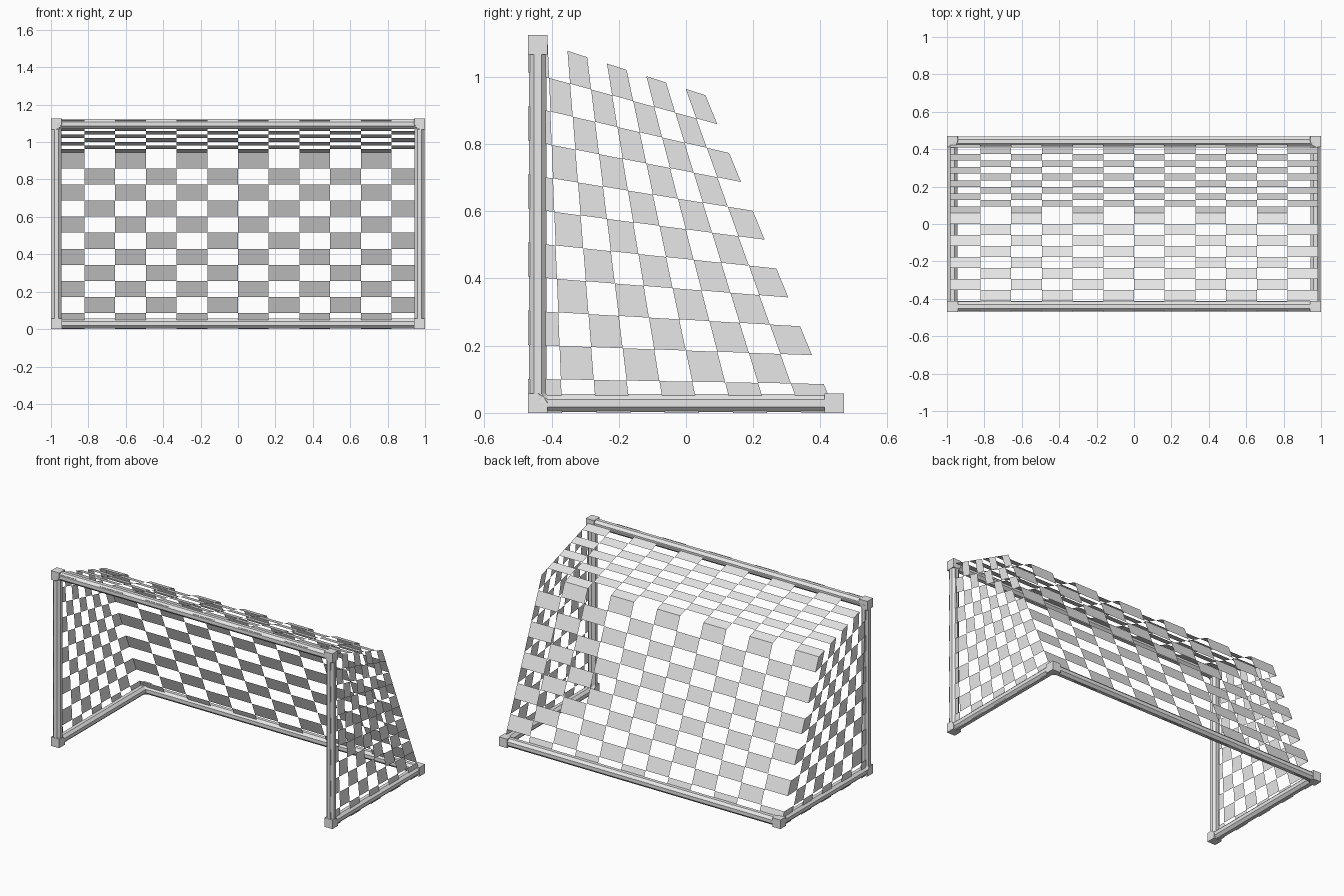
import bpy
import bmesh
from mathutils import Vector

old = bpy.data.objects.get("Cube")
if old:
    bpy.data.objects.remove(old, do_unlink=True)


def material(name, rgb):
    m = bpy.data.materials.new(name)
    m.use_nodes = True
    m.diffuse_color = (*rgb, 1)
    m.node_tree.nodes["Principled BSDF"].inputs["Base Color"].default_value = (*rgb, 1)
    return m


GREY = material("light grey", (0.8, 0.8, 0.8))


def add_object(name, bm):
    mesh = bpy.data.meshes.new(name)
    bm.to_mesh(mesh)
    bm.free()
    mesh.materials.append(GREY)
    obj = bpy.data.objects.new(name, mesh)
    bpy.context.collection.objects.link(obj)
    return obj


HALF = 0.029      # half width of the square corner blocks
TUBE = 0.0265     # half width of the eight-sided tube


def tube(name, start, end):
    """Eight-sided tube that flares into a square block at both ends."""
    start, end = Vector(start), Vector(end)
    along = (end - start).normalized()
    side = Vector((0, 1, 0)) if abs(along.x) > 0.5 else Vector((1, 0, 0))
    up = along.cross(side)
    square, octagon = (HALF, HALF - 0.0005), (TUBE, TUBE * 0.414)
    rings = [(start - along * HALF, square), (start, square),
             (start + along * HALF, octagon), (end - along * HALF, octagon),
             (end, square), (end + along * HALF, square)]
    bm = bmesh.new()
    loops = []
    for centre, (a, b) in rings:
        section = [(a, -b), (a, b), (b, a), (-b, a), (-a, b), (-a, -b), (-b, -a), (b, -a)]
        loops.append([bm.verts.new(centre + side * u + up * v) for u, v in section])
    for low, high in zip(loops, loops[1:]):
        for k in range(8):
            n = (k + 1) % 8
            bm.faces.new((low[k], low[n], high[n], high[k]))
    bm.faces.new(loops[0])
    bm.faces.new(loops[-1])
    bmesh.ops.recalc_face_normals(bm, faces=bm.faces)
    return add_object(name, bm)


def net(name, corners, columns, rows):
    """Checkered net: every other cell of a four-cornered grid is open."""
    a, b, c, d = map(Vector, corners)
    bm = bmesh.new()
    grid = [[bm.verts.new(a.lerp(b, i / columns).lerp(d.lerp(c, i / columns), j / rows))
             for i in range(columns + 1)] for j in range(rows + 1)]
    for j in range(rows):
        for i in range(columns):
            if (i + j) % 2 == 0:
                bm.faces.new((grid[j][i], grid[j][i + 1],
                              grid[j + 1][i + 1], grid[j + 1][i]))
    return add_object(name, bm)


# Frame
X, Y, TOP = 1 - HALF, 0.441, 1.125 - HALF
tube("crossbar", (-X, -Y, TOP), (X, -Y, TOP))
tube("back_ground_bar", (-X, Y, HALF), (X, Y, HALF))
for label, s in (("left", 1), ("right", -1)):
    tube(label + "_post", (s * X, -Y, HALF), (s * X, -Y, TOP))
    tube(label + "_ground_bar", (s * X, -Y, HALF), (s * X, Y, HALF))

# Net panels share one side profile: front foot, back foot, back ridge, front top
W = 0.985
profile = [(-0.47, 0.0), (0.445, 0.0), (0.058, 0.945), (-0.47, 1.115)]


def at(x, k):
    return (x, *profile[k])


net("left_net", [at(W, k) for k in range(4)], 9, 11)
right = net("right_net", [at(-W, k) for k in range(4)], 9, 11)
right.data.flip_normals()
back = net("back_net", [at(-W, 1), at(W, 1), at(W, 2), at(-W, 2)], 12, 11)
back.data.flip_normals()
net("top_net", [at(-W, 3), at(W, 3), at(W, 2), at(-W, 2)], 12, 9)
